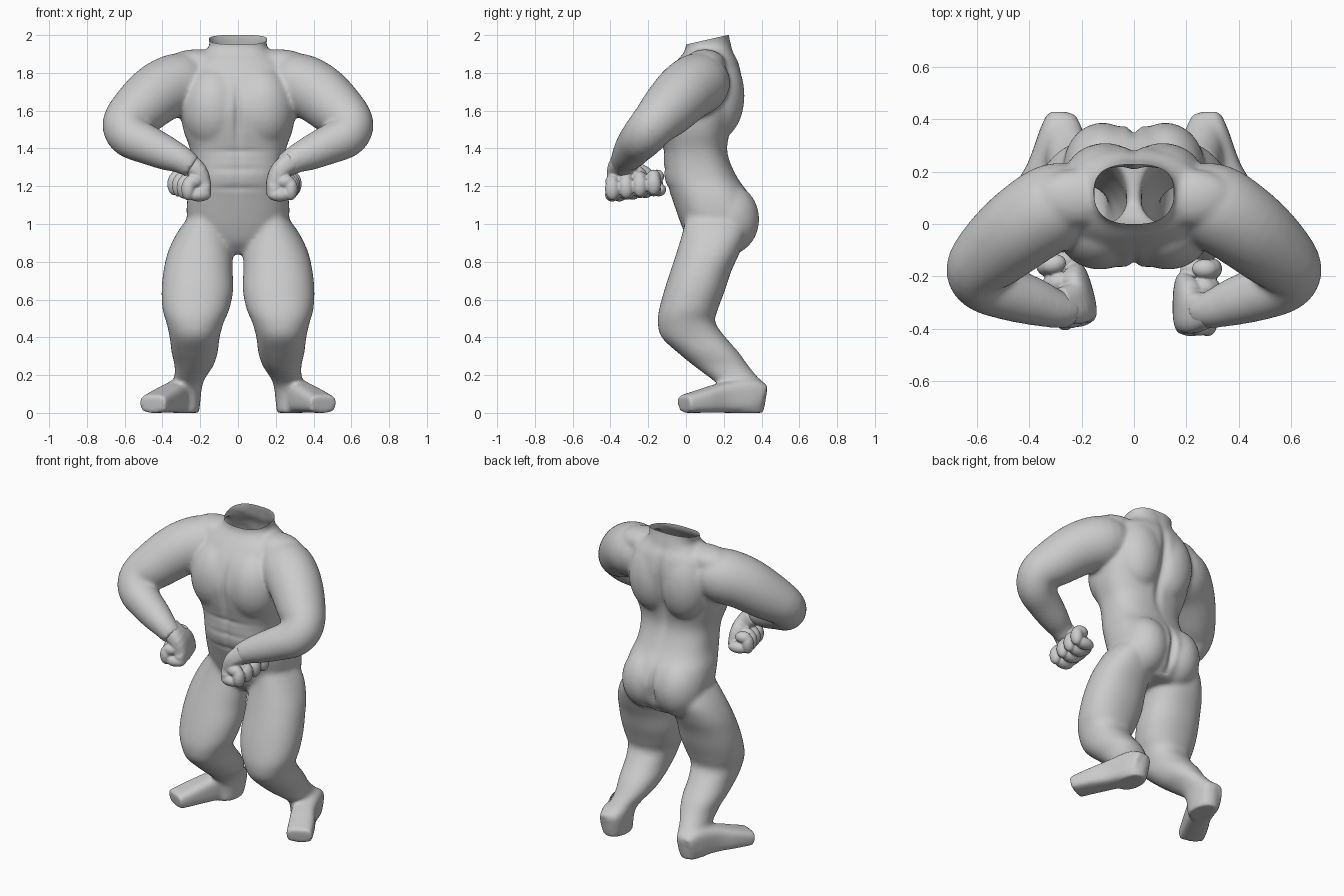
import bpy, bmesh, math
from mathutils import Vector, Matrix

if "Cube" in bpy.data.objects:
    bpy.data.objects.remove(bpy.data.objects["Cube"])


def smooth_rows(rows, steps=4):
    """Catmull-Rom interpolation of a short table of sections."""
    out = []
    for i in range(len(rows) - 1):
        p = [rows[max(i - 1, 0)], rows[i], rows[i + 1], rows[min(i + 2, len(rows) - 1)]]
        for k in range(steps):
            t = k / steps
            out.append([0.5 * (2 * b + (c - a) * t + (2 * a - 5 * b + 4 * c - d) * t * t
                               + (3 * b - a - 3 * c + d) * t ** 3) for a, b, c, d in zip(*p)])
    return out + [list(rows[-1])]


def loft(bm, rows, m=Matrix(), ref=None, power=2.0, sides=36):
    """Skin sections (x, y, z, ra, rb); horizontal unless ref gives the ra direction."""
    rows = smooth_rows(rows)
    pts = [Vector(r[:3]) for r in rows]
    rings = []
    for i, r in enumerate(rows):
        if ref is None:
            u, v = Vector((1, 0, 0)), Vector((0, 1, 0))
        else:
            t = (pts[min(i + 1, len(pts) - 1)] - pts[max(i - 1, 0)]).normalized()
            u = Vector(ref)
            u = (u - t * u.dot(t)).normalized()
            v = t.cross(u)
        ring = []
        for k in range(sides):
            a = 2 * math.pi * k / sides
            c, s = math.cos(a), math.sin(a)
            c, s = (math.copysign(abs(q) ** (2 / power), q) for q in (c, s))
            ring.append(bm.verts.new(m @ (pts[i] + u * r[3] * c + v * r[4] * s)))
        rings.append(ring)
    for a, b in zip(rings, rings[1:]):
        for k in range(sides):
            n = (k + 1) % sides
            bm.faces.new((a[k], a[n], b[n], b[k]))
    bm.faces.new(rings[0])
    bm.faces.new(rings[-1])


def blob(bm, centre, radii, m=Matrix()):
    bmesh.ops.create_uvsphere(bm, u_segments=32, v_segments=20, radius=1,
                              matrix=m @ Matrix.Translation(centre) @ Matrix.Diagonal((*radii, 1)))


def fuse(bm, name, voxel, rounds):
    """Merge overlapping volumes into one smooth skin."""
    bmesh.ops.recalc_face_normals(bm, faces=bm.faces)
    me = bpy.data.meshes.new(name)
    bm.to_mesh(me)
    bm.free()
    ob = bpy.data.objects.new(name, me)
    bpy.context.collection.objects.link(ob)
    rm = ob.modifiers.new("fuse", 'REMESH')
    rm.mode = 'VOXEL'
    rm.voxel_size = voxel
    sm = ob.modifiers.new("relax", 'SMOOTH')
    sm.factor, sm.iterations = 0.5, rounds
    bpy.ops.object.select_all(action='DESELECT')
    ob.select_set(True)
    bpy.context.view_layer.objects.active = ob
    bpy.ops.object.convert(target='MESH')
    bpy.ops.object.shade_smooth()
    return ob


MIRROR = {1: Matrix(), -1: Matrix.Diagonal((-1, 1, 1, 1))}
body = bmesh.new()

# torso sections: height, front y, back y, half width
torso = [(0.84, .08, .27, .10), (0.90, .02, .33, .19), (0.97, -.015, .36, .25),
         (1.05, -.045, .375, .272), (1.15, -.08, .34, .266), (1.25, -.115, .27, .245),
         (1.38, -.12, .22, .25), (1.50, -.15, .238, .29), (1.62, -.165, .285, .305),
         (1.75, -.125, .298, .285), (1.85, -.06, .28, .25), (1.91, -.01, .25, .18),
         (1.95, .0, .24, .15), (2.0, -.005, .228, .162), (2.06, -.01, .228, .176)]
loft(body, [(0, (f + b) / 2, z, w, (b - f) / 2) for z, f, b, w in torso], power=2.5, sides=48)

# leg sections: height, inner x, outer x, front y, back y
leg = [(1.04, .07, .26, .0, .30), (.95, .05, .325, -.02, .315), (.85, .03, .372, -.05, .285),
       (.75, .028, .395, -.083, .24), (.65, .025, .405, -.115, .207), (.55, .045, .40, -.142, .17),
       (.48, .075, .38, -.15, .155), (.40, .097, .362, -.13, .21), (.32, .107, .352, -.045, .28),
       (.25, .13, .336, .04, .33), (.19, .17, .337, .12, .38),
       (.14, .19, .344, .18, .428), (.08, .197, .35, .20, .425), (.0, .205, .353, .20, .41)]

# arm path: centre and radius
arm = [(.18, .10, 1.735, .12), (.29, .075, 1.745, .162), (.41, .0, 1.70, .162),
       (.525, -.095, 1.605, .147), (.595, -.17, 1.53, .124), (.57, -.225, 1.465, .115),
       (.48, -.265, 1.42, .104), (.38, -.298, 1.375, .091), (.30, -.325, 1.34, .074),
       (.24, -.335, 1.30, .062)]

# foot path: centre, half height, half width
foot = [(.275, .41, .075, .075, .06), (.287, .34, .09, .09, .076), (.34, .20, .08, .08, .074),
        (.40, .09, .063, .063, .079), (.452, -.012, .046, .047, .079)]

for m in MIRROR.values():
    loft(body, [((a + b) / 2, (c + d) / 2, z, (b - a) / 2, (d - c) / 2)
                for z, a, b, c, d in leg], m, power=2.2)
    loft(body, [(*p, p[3]) for p in arm], m, ref=(0, 1, 0))
    loft(body, foot, m, ref=(0, 0, 1), power=3.6)
    blob(body, (.13, -.01, 1.61), (.17, .165, .22), m)      # chest muscle
    blob(body, (.11, .17, 1.68), (.16, .14, .23), m)        # shoulder blade
    blob(body, (.22, .10, 1.85), (.16, .11, .075), m)       # shoulder slope
    blob(body, (.12, .22, 1.025), (.15, .168, .19), m)      # buttock

skin = fuse(body, "body", 0.011, 16)

# muscle grooves, then the open slanted neck
bm = bmesh.new()
bm.from_mesh(skin.data)


def bump(q, centre, width):
    return math.exp(-((q - centre) / width) ** 2)


for v in bm.verts:
    x, y, z = v.co
    if abs(x) > 0.3:
        continue
    if y < 0.02 and z > 1.05:
        v.co.y += .02 * bump(x, 0, .02) * bump(z, 1.57, .15)            # breastbone
        v.co.y += .006 * bump(x, 0, .02) * bump(z, 1.26, .12)           # belly line
        for h in (1.385, 1.29, 1.19):                                   # belly rows
            v.co.y += .005 * bump(z, h, .016) * bump(x, 0, .14)
    elif y > 0.15 and z > 0.86:
        v.co.y -= .025 * bump(x, 0, .028) * bump(z, 1.62, .22)          # spine
        v.co.y -= .03 * bump(x, 0, .02) * bump(z, 1.0, .12)             # cleft
bmesh.ops.bisect_plane(bm, geom=bm.verts[:] + bm.edges[:] + bm.faces[:],
                       plane_co=(0, 0, 1.95), plane_no=(0, -.05, .22), clear_outer=True)
bm.to_mesh(skin.data)
bm.free()

# fists, the left one turned a little further
palm = [(.285, -.33, 1.335, .065, .058), (.225, -.335, 1.285, .085, .052),
        (.2, -.31, 1.225, .115, .05), (.185, -.30, 1.155, .118, .038)]
turn = (Matrix.Translation((.24, -.30, 0)) @ Matrix.Rotation(math.radians(-14), 4, 'Z')
        @ Matrix.Translation((-.24, .33, 0)))
for side, name in ((1, "right_side_fist"), (-1, "left_side_fist")):
    m = MIRROR[side] @ (turn if side < 0 else Matrix())
    hand = bmesh.new()
    loft(hand, palm, m, ref=(0, 1, 0), power=2.6)
    for i in range(4):                                       # curled fingers
        y, dx, dz = -.39 + .073 * i, .007 * i, .009 * i
        blob(hand, (.22 + dx, y, 1.155 + dz), (.065, .039, .036), m)
        blob(hand, (.28 + dx, y, 1.185 + dz), (.036, .039, .06), m)
        blob(hand, (.25 + dx, y, 1.225 + dz), (.05, .037, .036), m)
    fuse(hand, name, 0.006, 4)
